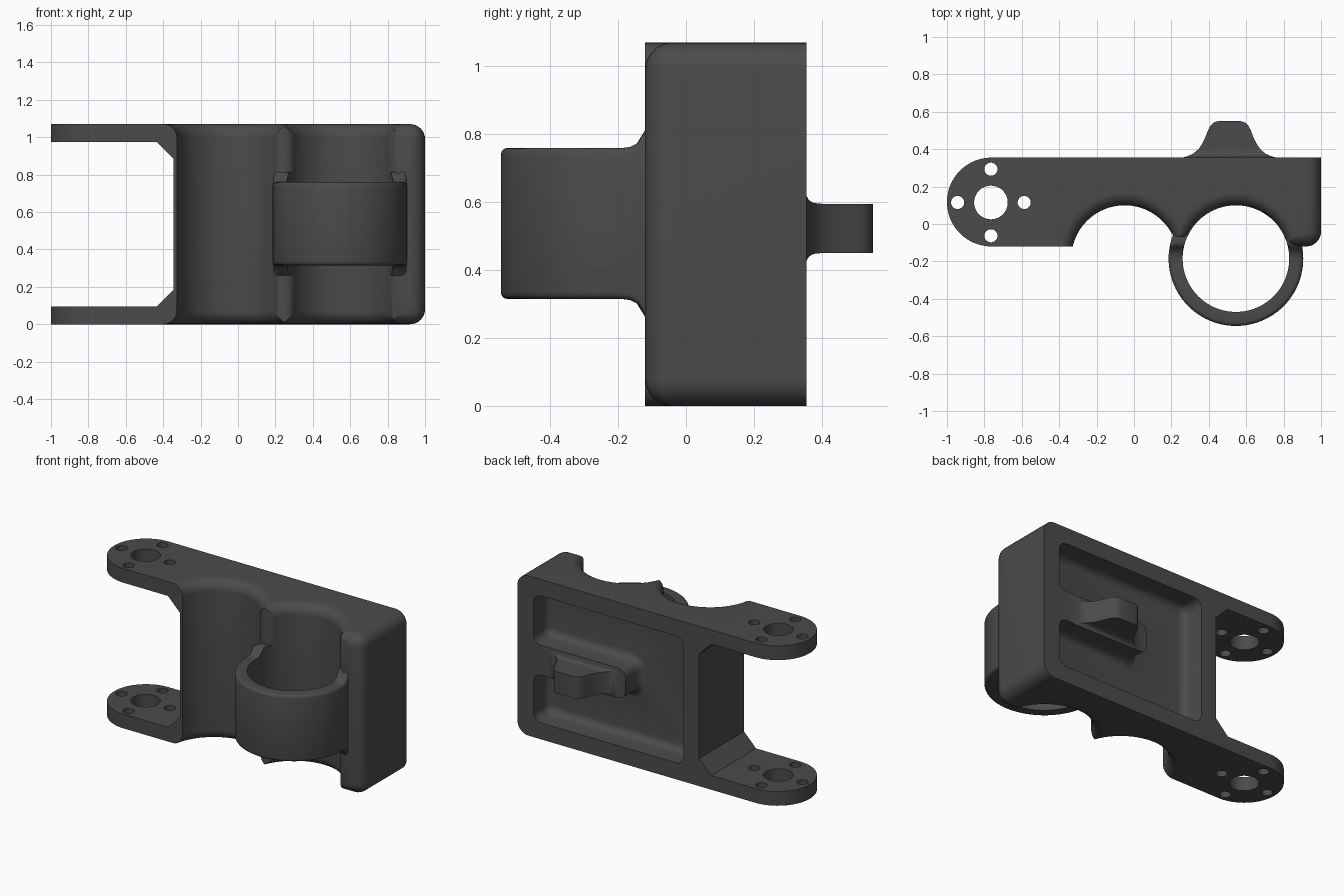
import bpy, bmesh
from math import sin, cos, pi, sqrt

if "Cube" in bpy.data.objects:
    bpy.data.objects.remove(bpy.data.objects["Cube"])

H = 1.07                      # overall height
CY, R = -0.185, 0.285         # scoop centre line and radius
X1, X2 = -0.05, 0.545         # the two scoop centres


def to_object(name, bm):
    bmesh.ops.recalc_face_normals(bm, faces=bm.faces)
    me = bpy.data.meshes.new(name)
    bm.to_mesh(me)
    bm.free()
    ob = bpy.data.objects.new(name, me)
    bpy.context.collection.objects.link(ob)
    return ob


def loft_bm(rings):
    """Skin equal-length rings of points and cap both ends."""
    bm = bmesh.new()
    vs = [[bm.verts.new(p) for p in ring] for ring in rings]
    n = len(vs[0])
    for a, b in zip(vs, vs[1:]):
        for i in range(n):
            j = (i + 1) % n
            bm.faces.new((a[i], a[j], b[j], b[i]))
    bm.faces.new(vs[0][::-1])
    bm.faces.new(vs[-1])
    bmesh.ops.recalc_face_normals(bm, faces=bm.faces)
    return bm


def loft(name, rings):
    return to_object(name, loft_bm(rings))


def prism_z(name, pts, z0, z1):
    return loft(name, [[(x, y, z) for x, y in pts] for z in (z0, z1)])


def circle(x, y, r, n=64):
    return [(x + r * cos(2 * pi * i / n), y + r * sin(2 * pi * i / n)) for i in range(n)]


def bezier(a, b, c, d, n=10):
    out = []
    for i in range(n + 1):
        t = i / n
        w = ((1 - t) ** 3, 3 * t * (1 - t) ** 2, 3 * t * t * (1 - t), t ** 3)
        out.append(tuple(sum(k * p[j] for k, p in zip(w, (a, b, c, d))) for j in (0, 1)))
    return out


def boolean(target, tool, op):
    m = target.modifiers.new(op, 'BOOLEAN')
    m.operation, m.object, m.solver = op, tool, 'EXACT'
    bpy.context.view_layer.objects.active = target
    bpy.ops.object.modifier_apply(modifier=m.name)
    bpy.data.objects.remove(tool)


def scoop_cutter(x):
    """Vertical cylinder flaring at both ends, leaving rounded rims."""
    f = 0.07
    low = [(R + f, -0.05)]
    for i in range(9):
        a = pi / 2 * (1 - i / 8)
        low.append((R + f - f * cos(a), f - f * sin(a)))
    prof = low + [(r, H - z) for r, z in reversed(low)]
    return loft("scoop_cutter", [[(px, py, z) for px, py in circle(x, CY, r, 80)] for r, z in prof])


# Main plate with round arm ends
arc = [(-0.7625 - 0.2375 * sin(pi * i / 32), 0.1175 + 0.2375 * cos(pi * i / 32)) for i in range(33)]
bracket = prism_z("bracket", [(0.55, 0.355)] + arc + [(0.55, -0.12)], 0, H)

# Right block with rounded front and outer edges
bm = loft_bm([[(x, y, z) for x, y in ((0.5, -0.12), (1, -0.12), (1, 0.355), (0.5, 0.355))] for z in (0, H)])
edges = []
for e in bm.edges:
    c = (e.verts[0].co + e.verts[1].co) / 2
    if (c.x > 0.99 and c.y < 0.3) or (c.y < -0.11 and 0.6 < c.x < 0.9):
        edges.append(e)
bmesh.ops.bevel(bm, geom=edges, offset=0.08, segments=8, profile=0.5, affect='EDGES')
boolean(bracket, to_object("right_block", bm), 'UNION')

# Gap between the two arms, with chamfered corners
gap = [(-1.2, .095), (-.435, .095), (-.345, .185), (-.345, .885), (-.435, .975), (-1.2, .975)]
boolean(bracket, loft("gap_cutter", [[(x, y, z) for x, z in gap] for y in (-0.5, 0.6)]), 'DIFFERENCE')

# Pivot hole and four screw holes
holes = [(0, 0, 0.09)] + [(0.178 * cos(k * pi / 2), 0.178 * sin(k * pi / 2), 0.035) for k in range(4)]
for dx, dy, r in holes:
    boolean(bracket, prism_z("hole_cutter", circle(-0.765 + dx, 0.115 + dy, r, 40), -0.2, 1.3), 'DIFFERENCE')

# First scoop, rounded ridge between scoops, rounded lip on the right
boolean(bracket, scoop_cutter(X1), 'DIFFERENCE')
tip = bezier((.198, -.045), (.22, -.08), (.275, -.08), (.297, -.045))
boolean(bracket, prism_z("ridge_cutter", [(.1, -.25), (.1, -.045)] + tip + [(.4, -.045), (.4, -.25)],
                         -0.1, 1.2), 'DIFFERENCE')
lip = bezier((.796, -.05), (.82, -.10), (.85, -.12), (.91, -.12))
boolean(bracket, prism_z("lip_cutter", [(.65, -.25), (.65, -.05)] + lip + [(.91, -.25)],
                         -0.1, 1.2), 'DIFFERENCE')

# Holder ring: a disc that thickens where it meets the body
def half_height(y):
    u = min(max((y + 0.185) / 0.065, 0), 1)
    return 0.2225 + 0.055 * (1 - sqrt(1 - u * u))


def disc_ring(r, drop, side, flat=False):
    return [(x, y, 0.5375 + side * ((0.2225 if flat else half_height(y)) - drop))
            for x, y in circle(X2, CY, r, 96)]


steps = [(.25, 0), (.30, 0), (.34, 0), (.348, .002), (.354, .006), (.358, .012), (.36, .02)]
rings = [disc_ring(.15, 0, 1, True)] + [disc_ring(r, d, 1) for r, d in steps]
rings += [disc_ring(r, d, -1) for r, d in reversed(steps)] + [disc_ring(.15, 0, -1, True)]
boolean(bracket, loft("holder_ring", rings), 'UNION')

# Second scoop, which also opens the ring
boolean(bracket, scoop_cutter(X2), 'DIFFERENCE')

# C-shaped pocket in the back, with rounded corners and floor
c_shape = [(-.23, .11), (.88, .11), (.88, .43), (.2, .43), (.2, .63), (.88, .63), (.88, .96), (-.23, .96)]
bm = loft_bm([[(x, y, z) for x, z in c_shape] for y in (0.2, 0.5)])
edges = [e for e in bm.edges if abs(e.verts[0].co.y - e.verts[1].co.y) > 0.1]
bmesh.ops.bevel(bm, geom=edges, offset=0.055, segments=5, profile=0.5, affect='EDGES')
edges = [e for e in bm.edges if all(v.co.y < 0.21 for v in e.verts)]
bmesh.ops.bevel(bm, geom=edges, offset=0.05, segments=5, profile=0.5, affect='EDGES')
boolean(bracket, to_object("pocket_cutter", bm), 'DIFFERENCE')

# Flared hook knob on the back
knob = [(.30, .25, .095), (.355, .25, .095), (.362, .225, .083), (.375, .195, .075), (.40, .165, .0725),
        (.43, .145, .0725), (.465, .128, .0725), (.50, .115, .0725), (.525, .102, .0725),
        (.542, .085, .0725), (.55, .06, .0725)]
boolean(bracket, loft("hook_knob", [[(.51 + sx * w, y, .523 + sz * h)
                                     for sx, sz in ((-1, -1), (1, -1), (1, 1), (-1, 1))]
                                    for y, w, h in knob]), 'UNION')

# Dark finish and smooth shading
mat = bpy.data.materials.new("dark_grey")
mat.diffuse_color = (0.07, 0.07, 0.07, 1)
mat.use_nodes = True
mat.node_tree.nodes["Principled BSDF"].inputs["Base Color"].default_value = mat.diffuse_color
bracket.data.materials.clear()
bracket.data.materials.append(mat)
bpy.ops.object.select_all(action='DESELECT')
bracket.select_set(True)
bpy.context.view_layer.objects.active = bracket
bpy.ops.object.shade_smooth_by_angle(angle=0.6)
